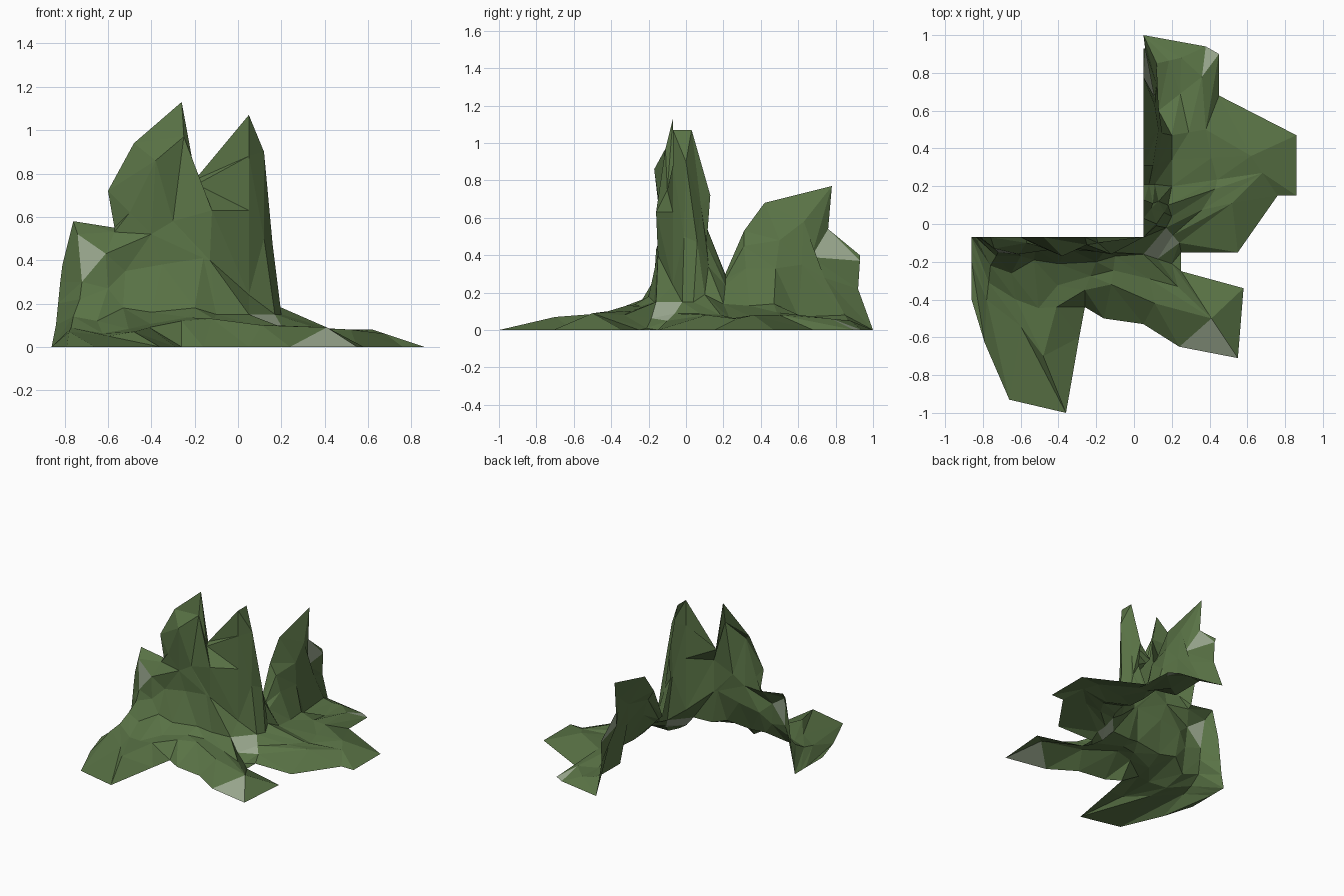
import bpy
import bmesh
from mathutils import Vector

cube = bpy.data.objects.get("Cube")
if cube:
    bpy.data.objects.remove(cube, do_unlink=True)

WALL_Y = -0.07   # plane the front growth clings to
WALL_X = 0.05    # plane the side growth clings to


def make_material(name, colour):
    mat = bpy.data.materials.new(name)
    mat.use_nodes = True
    mat.diffuse_color = colour
    mat.node_tree.nodes["Principled BSDF"].inputs["Base Color"].default_value = colour
    return mat


moss_green = make_material("moss_green", (0.1, 0.17, 0.06, 1))
pale_lichen = make_material("pale_lichen", (0.33, 0.4, 0.28, 1))


def loft(name, rows, pale_spots=()):
    """Skin a faceted open sheet over rows of points, listed from top to bottom."""
    bm = bmesh.new()
    known = {}

    def vert(point):
        key = tuple(round(value, 3) for value in point)
        if key not in known:
            known[key] = bm.verts.new(key)
        return known[key]

    for upper, lower in zip(rows, rows[1:]):
        for i in range(len(upper) - 1):
            a, b = vert(upper[i]), vert(lower[i])
            c, d = vert(lower[i + 1]), vert(upper[i + 1])
            for corners in ((a, b, c), (a, c, d)):
                if len(set(corners)) == 3 and not bm.faces.get(corners):
                    bm.faces.new(corners)

    # Lichen patches: the facets centred close to a chosen spot
    for face in bm.faces:
        centre = face.calc_center_median()
        if any((centre - Vector(spot)).length < reach for spot, reach in pale_spots):
            face.material_index = 1

    mesh = bpy.data.meshes.new(name)
    bm.to_mesh(mesh)
    bm.free()
    mesh.materials.append(moss_green)
    mesh.materials.append(pale_lichen)
    obj = bpy.data.objects.new(name, mesh)
    bpy.context.collection.objects.link(obj)
    return obj


def on_front(row):
    """Points given as x, distance out of the front wall, z."""
    return [(x, WALL_Y - out, z) for x, out, z in row]


def on_side(row):
    """Points given as y, distance out of the side wall, z."""
    return [(WALL_X + out, y, z) for y, out, z in row]


def sagging_middle(start, end):
    """Midpoint of a span, dipping more the longer the span is."""
    start, end = Vector(start), Vector(end)
    middle = (start + end) / 2
    middle.z = max(0, middle.z - 0.08 * (end - start).length)
    return tuple(middle)


# Front wall growth: ragged top line, crown, belly, skirt and foot
front_top = [(x, 0, z) for x, z in (
    (-.81, .38), (-.76, .58), (-.57, .55), (-.6, .72),
    (-.48, .94), (-.26, 1.13), (-.2, .77), (.05, 1.07))]
front_crown = [(-.82, 0, .3), (-.74, .06, .52), (-.57, .03, .53), (-.5, .05, .62),
               (-.38, .1, .86), (-.25, .04, .97), (-.19, .03, .75), (.05, 0, .88)]
front_belly = [(-.83, 0, .2), (-.72, .08, .3), (-.61, .09, .43), (-.4, .06, .52),
               (-.4, .06, .52), (-.3, .06, .58), (-.12, .09, .63), (.05, 0, .63)]
front_skirt = [(-.84, 0, .1), (-.73, .1, .22), (-.6, .1, .27), (-.52, .06, .35),
               (-.35, .06, .38), (-.16, .08, .41), (-.13, .08, .4), (.05, 0, .24)]
front_foot = [(-.86, 0, 0), (-.76, .15, .14), (-.65, .19, .12), (-.53, .12, .18),
              (-.4, .14, .16), (-.2, .13, .18), (-.1, .1, .15), (.05, .09, .15)]
front_rows = [on_front(row) for row in
              (front_top, front_crown, front_belly, front_skirt, front_foot)]
loft("front_wall_moss", front_rows, [((-.69, -.15, .42), .04)])

# Side wall growth, starting on the last column of the front growth
side_top = [(y, 0, z) for y, z in (
    (.03, 1.07), (.13, .72), (.11, .55), (.21, .3), (.31, .53),
    (.42, .68), (.78, .77), (.76, .54), (.93, .4))]
side_crown = [(0, .07, .9), (.08, .04, .66), (.11, .05, .46), (.21, .03, .27), (.31, .05, .45),
              (.5, .08, .48), (.63, .06, .58), (.67, .06, .39), (.93, .01, .37)]
side_belly = [(-.01, .07, .5), (.06, .11, .47), (.12, .08, .34), (.21, .06, .24), (.32, .08, .33),
              (.48, .1, .33), (.62, .08, .35), (.74, .07, .28), (.92, .01, .22)]
side_foot = [(-.02, .12, .15), (.04, .15, .15), (.1, .13, .19), (.2, .15, .14), (.34, .15, .13),
             (.47, .15, .14), (.6, .08, .07), (.85, .07, .08), (1, 0, 0)]
side_rows = [on_side(row) for row in (side_top, side_crown, side_belly, side_foot)]
# the belly lies on the straight corner edge, so both growths meet on the other rows
corner = [front_rows[k][-1] for k in (0, 1, 3, 4)]
side_rows = [[start] + row for start, row in zip(corner, side_rows)]
loft("side_wall_moss", side_rows, [((.08, .8, .43), .07)])

# Ground growth: a sagging slope, a low hump and a lobed rim around both feet
tongue_root = [corner[-1]] * 4
ground_foot = front_rows[-1] + tongue_root + side_rows[-1][1:]
ground_hump = [(-.86, -.2, 0), (-.78, -.4, .07), (-.6, -.54, .05), (-.48, -.7, .07),
               (-.41, -.44, .09), (-.26, -.35, .12), (-.12, -.32, .13), (.11, -.42, .1),
               (.41, -.5, .09), (.41, -.5, .09), (.41, -.5, .09), (.2, -.21, .01),
               (.24, -.1, .05), (.52, .11, .08), (.68, .27, .06), (.68, .27, .06),
               (.62, .36, .08), (.38, .5, .08), (.36, .78, .06), (.25, .88, .05), (.05, 1, 0)]
ground_rim = [(x, y, 0) for x, y in (
    (-.86, -.4), (-.79, -.63), (-.66, -.93), (-.36, -1), (-.29, -.6), (-.26, -.44),
    (-.16, -.5), (.05, -.53), (.24, -.65), (.55, -.71), (.58, -.34), (.25, -.25),
    (.25, -.15), (.55, -.15), (.76, .15), (.86, .15), (.86, .47), (.45, .68),
    (.45, .9), (.38, .94), (.05, 1))]
ground_slope = [sagging_middle(a, b) for a, b in zip(ground_foot, ground_hump)]
loft("ground_moss", [ground_foot, ground_slope, ground_hump, ground_rim],
     [((.4, -.62, .03), .04), ((.16, -.12, .09), .068), ((.397, .873, .02), .03)])
